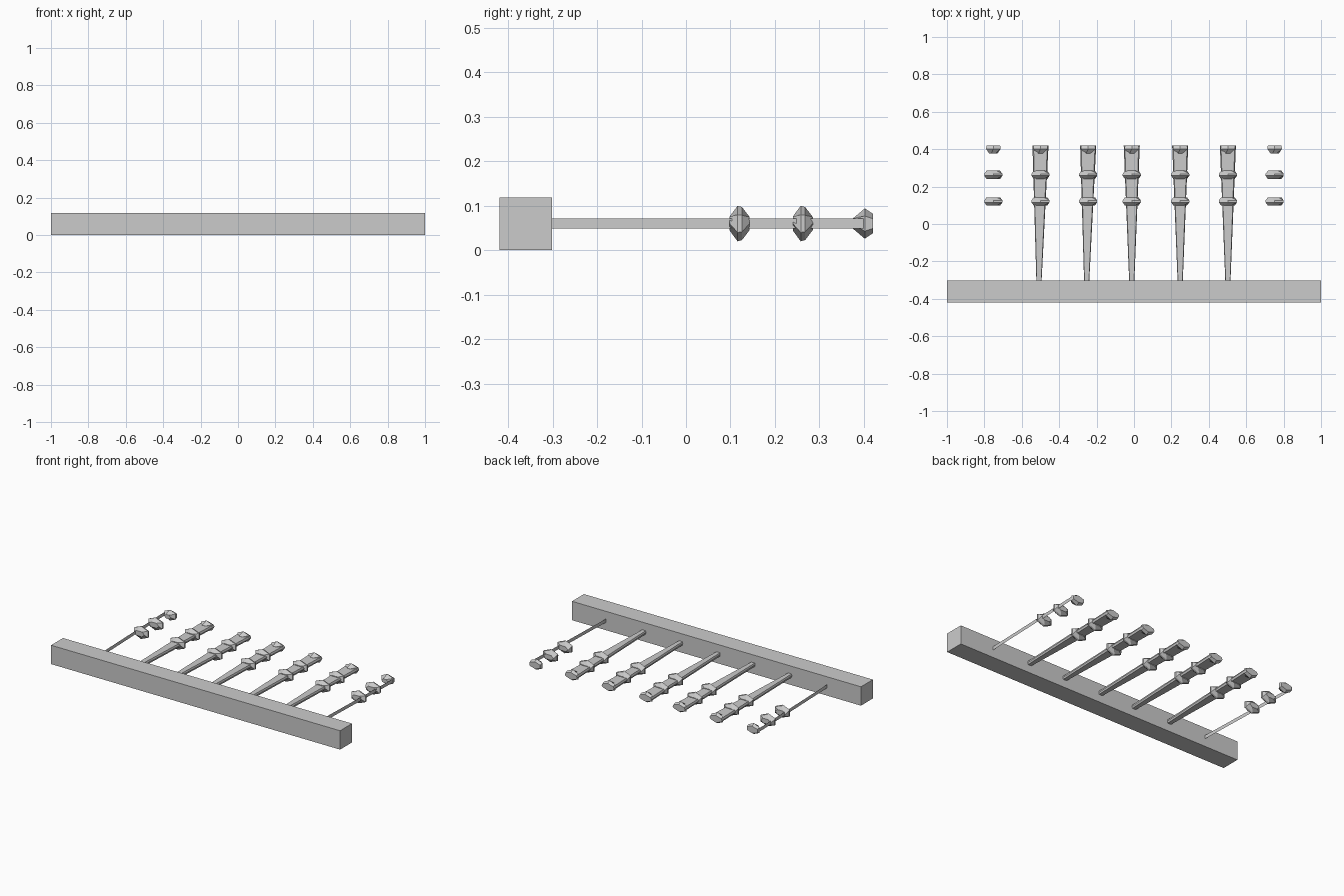
import bpy
import math

if "Cube" in bpy.data.objects:
    bpy.data.objects.remove(bpy.data.objects["Cube"])

ZC = 0.06


def make(name, verts, faces):
    me = bpy.data.meshes.new(name)
    me.from_pydata(verts, [], faces)
    me.update()
    ob = bpy.data.objects.new(name, me)
    bpy.context.collection.objects.link(ob)
    return ob


def loft(name, rings):
    # closed skin through equal-sized rings
    n = len(rings[0])
    verts = [v for r in rings for v in r]
    faces = [tuple(range(n)), tuple(range(len(verts) - 1, len(verts) - n - 1, -1))]
    for k in range(len(rings) - 1):
        for i in range(n):
            j = (i + 1) % n
            faces.append((k * n + j, k * n + i, (k + 1) * n + i, (k + 1) * n + j))
    return make(name, verts, faces)


def gem(name, x, profile, n=6):
    # faceted bead along y; profile rows are y, x radius, z radius, turn
    rings = []
    for y, rx, rz, turn in profile:
        ring = []
        for i in range(n):
            a = 2 * math.pi * (i + turn) / n + math.pi / 2
            ring.append((x + rx * math.cos(a), y, ZC + rz * math.sin(a)))
        rings.append(ring)
    return loft(name, rings)


def tine_ring(x, y, w, top):
    # six-sided flat section with a shallow side ridge
    return [(x - w, y, ZC), (x - top, y, ZC + 0.011), (x + top, y, ZC + 0.011),
            (x + w, y, ZC), (x + top, y, ZC - 0.011), (x - top, y, ZC - 0.011)]


# back bar
bpy.ops.mesh.primitive_cube_add(size=1, location=(0, -0.36, ZC))
bar = bpy.context.object
bar.name = "bar"
bar.scale = (2, 0.118, 0.118)

xs = [-0.752, -0.5, -0.245, -0.012, 0.247, 0.502, 0.752]
for k, x in enumerate(xs):
    # tapered tine, or only its outer side at either end of the row
    a = tine_ring(x - 0.008 * (k < 3), -0.302, 0.014, 0.012)
    b = tine_ring(x, 0.42, 0.043, 0.037)
    if 0 < k < 6:
        loft("tine_%d" % k, [a, b])
    else:
        s = -1 if k == 0 else 1
        v = [(x + s * w, y, ZC + z) for y, w, dw in ((-0.302, 0.014, 0), (0.42, 0.037, 0))
             for z in (-0.011, 0.0, 0.011)]
        make("end_tine_%d" % k, v, [(0, 3, 4, 1), (1, 4, 5, 2)])
    # two collars
    for j, y in enumerate((0.12, 0.262)):
        gem("collar_%d_%d" % (k, j), x,
            [(y - 0.022, 0.036, 0.018, 0.5), (y - 0.004, 0.056, 0.040, 0),
             (y + 0.006, 0.056, 0.037, 0), (y + 0.023, 0.036, 0.017, 0.5)])
    # flared tip
    gem("tip_%d" % k, x,
        [(0.376, 0.022, 0.014, 0.5), (0.402, 0.045, 0.034, 0), (0.42, 0.042, 0.022, 0)])
